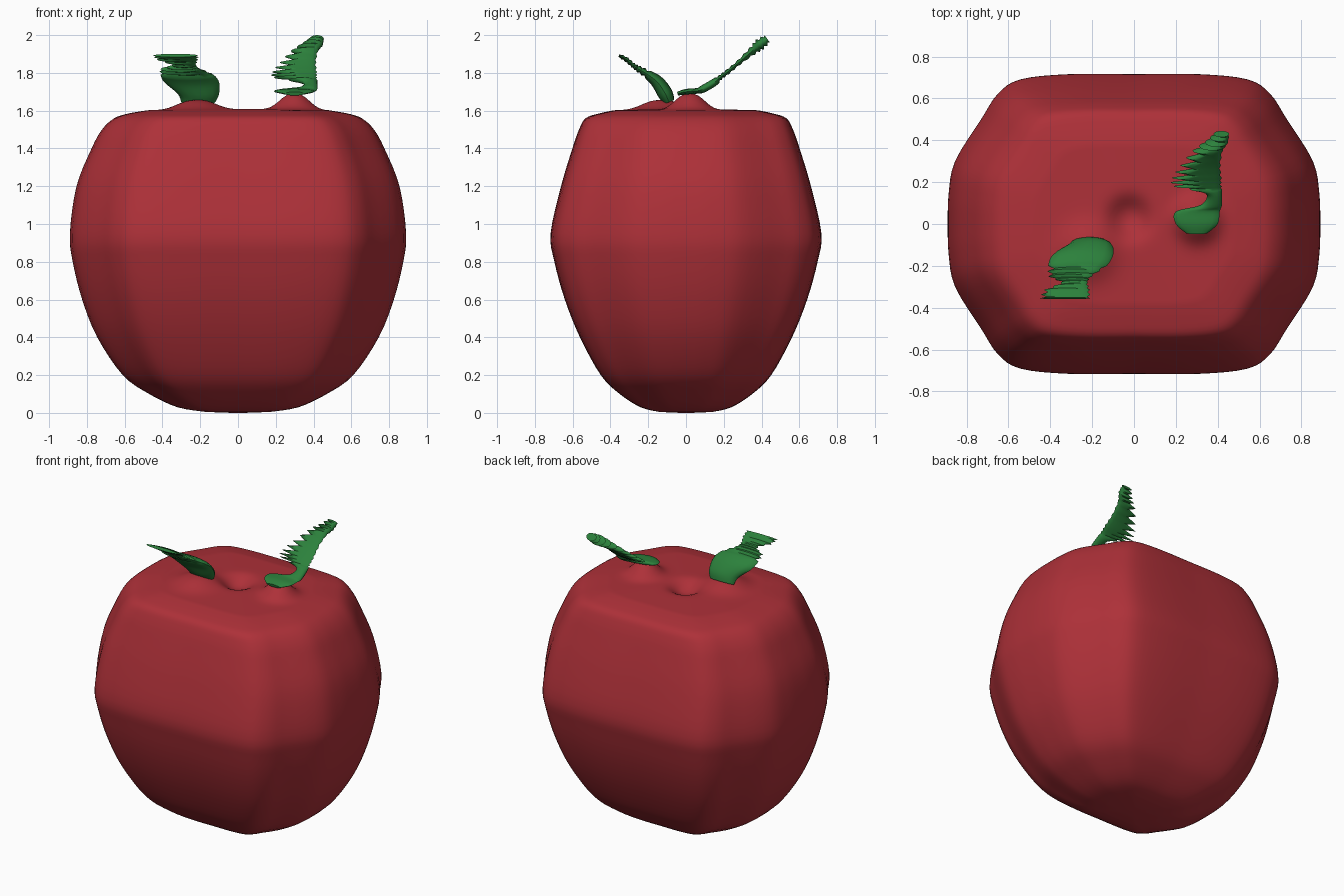
import bpy, bmesh, math
from mathutils import Vector

if "Cube" in bpy.data.objects:
    bpy.data.objects.remove(bpy.data.objects["Cube"])


def material(name, rgb):
    m = bpy.data.materials.new(name)
    m.diffuse_color = (*rgb, 1)
    m.use_nodes = True
    m.node_tree.nodes["Principled BSDF"].inputs["Base Color"].default_value = m.diffuse_color
    return m


RED = material("red skin", (0.42, 0.03, 0.04))
GREEN = material("leaf green", (0.025, 0.22, 0.045))


def smooth_rows(rows, steps):
    """Catmull-Rom interpolation through rows of numbers."""
    out = []
    n = len(rows)
    for i in range(n - 1):
        a, b = rows[max(i - 1, 0)], rows[i]
        c, d = rows[i + 1], rows[min(i + 2, n - 1)]
        for k in range(steps):
            t = k / steps
            out.append([0.5 * (2 * q + (r - p) * t + (2 * p - 5 * q + 4 * r - s) * t * t
                               + (3 * q - p - 3 * r + s) * t ** 3)
                        for p, q, r, s in zip(a, b, c, d)])
    out.append(list(rows[-1]))
    return out


def loft(name, rings, mat):
    """Skin closed rings of points and cap both ends."""
    bm = bmesh.new()
    loops = [[bm.verts.new(p) for p in ring] for ring in rings]
    n = len(loops[0])
    for a, b in zip(loops, loops[1:]):
        for i in range(n):
            j = (i + 1) % n
            bm.faces.new((a[i], a[j], b[j], b[i]))
    bm.faces.new(loops[0][::-1])
    bm.faces.new(loops[-1])
    bmesh.ops.recalc_face_normals(bm, faces=bm.faces)
    me = bpy.data.meshes.new(name)
    bm.to_mesh(me)
    bm.free()
    me.materials.append(mat)
    ob = bpy.data.objects.new(name, me)
    bpy.context.collection.objects.link(ob)
    bpy.ops.object.select_all(action='DESELECT')
    ob.select_set(True)
    bpy.context.view_layer.objects.active = ob
    bpy.ops.object.shade_smooth_by_angle(angle=math.radians(50))
    return ob


# Fruit cross-section: a rounded, chamfered rectangle (one quarter, mirrored)
quarter = smooth_rows([(1, 0), (0.995, 0.2), (0.96, 0.42), (0.82, 0.70), (0.73, 0.87),
                       (0.61, 0.965), (0.35, 1.0), (0, 1)], 4)
half = quarter + [(-x, y) for x, y in quarter[-2::-1]]
section = half + [(x, -y) for x, y in half[-2:0:-1]]

# Fruit profile: height, half width, half depth
profile = [(0.005, 0.17, 0.14), (0.03, 0.32, 0.24), (0.10, 0.47, 0.35), (0.20, 0.61, 0.45),
           (0.40, 0.745, 0.56), (0.60, 0.825, 0.64), (0.80, 0.875, 0.695), (0.95, 0.89, 0.715),
           (1.20, 0.855, 0.66), (1.40, 0.775, 0.60), (1.50, 0.72, 0.565), (1.56, 0.655, 0.53),
           (1.585, 0.58, 0.46), (1.602, 0.48, 0.38)]
levels = [(0.0, 0.03, 0.03)] + smooth_rows(profile, 4)
levels += [(1.602 + 0.01 * (1 - s / 20), 0.48 * s / 20, 0.38 * s / 20) for s in range(19, 0, -1)]

# Swellings under the two leaves and the central dimple: x, y, height, radius
bumps = [(0.30, 0.02, 0.085, 0.085), (-0.22, -0.13, 0.05, 0.11), (-0.02, 0.03, -0.06, 0.08)]


def lift(x, y, z):
    if z > 1.5:
        for bx, by, h, r in bumps:
            z += h * math.exp(-(((x - bx) ** 2 + (y - by) ** 2) / (1.3 * r * r)) ** 1.3)
    return (x, y, z)


loft("fruit_body", [[lift(u * w, v * d, z) for u, v in section] for z, w, d in levels], RED)


def leaf(name, rows, steps, jag_from, jag):
    """Rows: y, z, left x, right x, thickness; outer part gets a ragged edge."""
    pts = smooth_rows(rows, steps)
    rings = []
    for i, (y, z, xl, xr, th) in enumerate(pts):
        a, b = pts[max(i - 1, 0)], pts[min(i + 1, len(pts) - 1)]
        t = Vector((0, b[0] - a[0], b[1] - a[1])).normalized()
        nrm = Vector((0, -t.z, t.y))
        if i / len(pts) > jag_from and i % 2:
            xl += jag * (xr - xl)
            xr -= 0.06 * (xr - xl)
            th *= 0.6
        c = Vector(((xl + xr) / 2, y, z))
        ring = []
        for k in range(16):
            g = 2 * math.pi * k / 16
            ring.append(c + Vector((math.cos(g) * (xr - xl) / 2, 0, 0))
                        + nrm * math.sin(g) * th / 2)
        rings.append(ring)
    return loft(name, rings, GREEN)


# Left leaf: broad oval with a notched tip, leaning forward
leaf("left_leaf", [(-0.09, 1.645, -0.30, -0.12, 0.06), (-0.11, 1.69, -0.32, -0.10, 0.08),
                   (-0.15, 1.75, -0.39, -0.10, 0.07), (-0.20, 1.79, -0.41, -0.13, 0.05),
                   (-0.25, 1.82, -0.41, -0.20, 0.04), (-0.28, 1.84, -0.35, -0.22, 0.03),
                   (-0.315, 1.87, -0.43, -0.21, 0.03), (-0.355, 1.892, -0.45, -0.21, 0.02)],
     4, 0.4, 0.12)

# Right leaf: cupped base, narrow neck on the right, ragged blade leaning back
leaf("right_leaf", [(-0.045, 1.69, 0.25, 0.35, 0.02), (0.0, 1.70, 0.20, 0.40, 0.03),
                    (0.06, 1.705, 0.20, 0.41, 0.03), (0.09, 1.715, 0.32, 0.42, 0.04),
                    (0.15, 1.75, 0.34, 0.42, 0.04), (0.18, 1.775, 0.19, 0.42, 0.03),
                    (0.22, 1.805, 0.18, 0.42, 0.03), (0.28, 1.855, 0.22, 0.415, 0.03),
                    (0.35, 1.915, 0.28, 0.425, 0.05), (0.39, 1.95, 0.34, 0.45, 0.07),
                    (0.43, 1.98, 0.38, 0.455, 0.05)],
     4, 0.45, 0.35)
